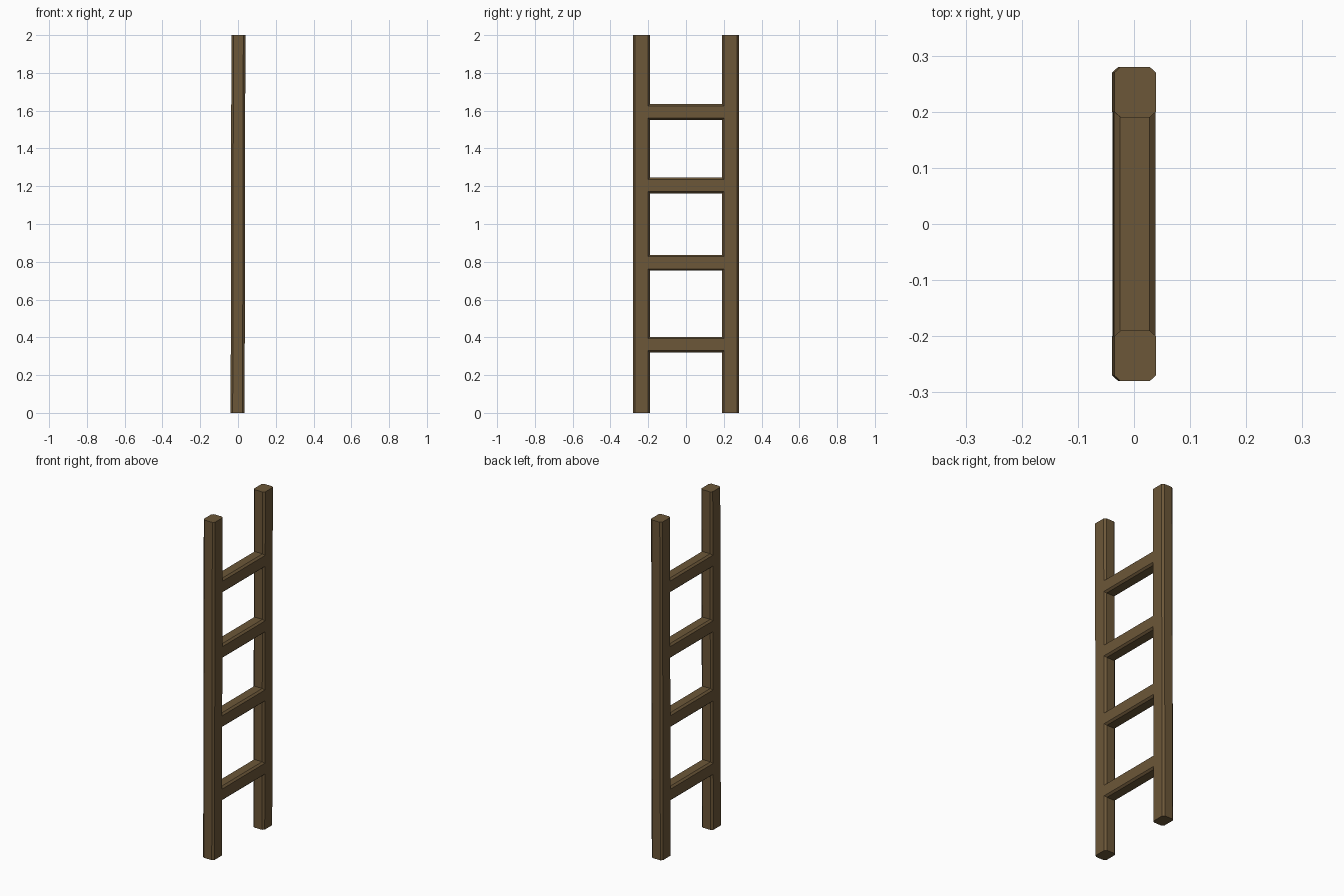
import bpy
import bmesh
from mathutils import Vector

if "Cube" in bpy.data.objects:
    bpy.data.objects.remove(bpy.data.objects["Cube"])

wood = bpy.data.materials.new("wood")
wood.diffuse_color = (0.15, 0.095, 0.04, 1)
wood.use_nodes = True
wood.node_tree.nodes["Principled BSDF"].inputs["Base Color"].default_value = wood.diffuse_color

HALF_X = 0.037      # half thickness of the whole ladder
CUT_X, CUT = 0.011, 0.010


def lean(v):
    # slight forward lean of the whole ladder
    return Vector((v.x - 0.002 + 0.002 * v.z, v.y, v.z))


def chamfered_beam(name, half_w, place, start, end):
    """Octagonal beam: profile (x, w) placed along a length from start to end."""
    a, b = HALF_X - CUT_X, half_w - CUT
    profile = [(a, half_w), (HALF_X, b), (HALF_X, -b), (a, -half_w),
               (-a, -half_w), (-HALF_X, -b), (-HALF_X, b), (-a, half_w)]
    bm = bmesh.new()
    rings = [[bm.verts.new(lean(place(x, w, t))) for x, w in profile]
             for t in (start, end)]
    for ring in rings:
        bm.faces.new(ring)
    for i in range(8):
        j = (i + 1) % 8
        bm.faces.new((rings[0][i], rings[0][j], rings[1][j], rings[1][i]))
    bmesh.ops.recalc_face_normals(bm, faces=bm.faces)
    mesh = bpy.data.meshes.new(name)
    bm.to_mesh(mesh)
    bm.free()
    mesh.materials.append(wood)
    obj = bpy.data.objects.new(name, mesh)
    bpy.context.collection.objects.link(obj)
    return obj


# upright side rails
for name, cy in (("front_rail", -0.235), ("back_rail", 0.235)):
    chamfered_beam(name, 0.045, lambda x, w, t, cy=cy: Vector((x, cy + w, t)), 0, 2)

# rungs, flush with the rail faces
for i, cz in enumerate((0.361, 0.795, 1.204, 1.592)):
    chamfered_beam(f"rung_{i + 1}", 0.042,
                   lambda x, w, t, cz=cz: Vector((x, t, cz + w)), -0.2, 0.2)
